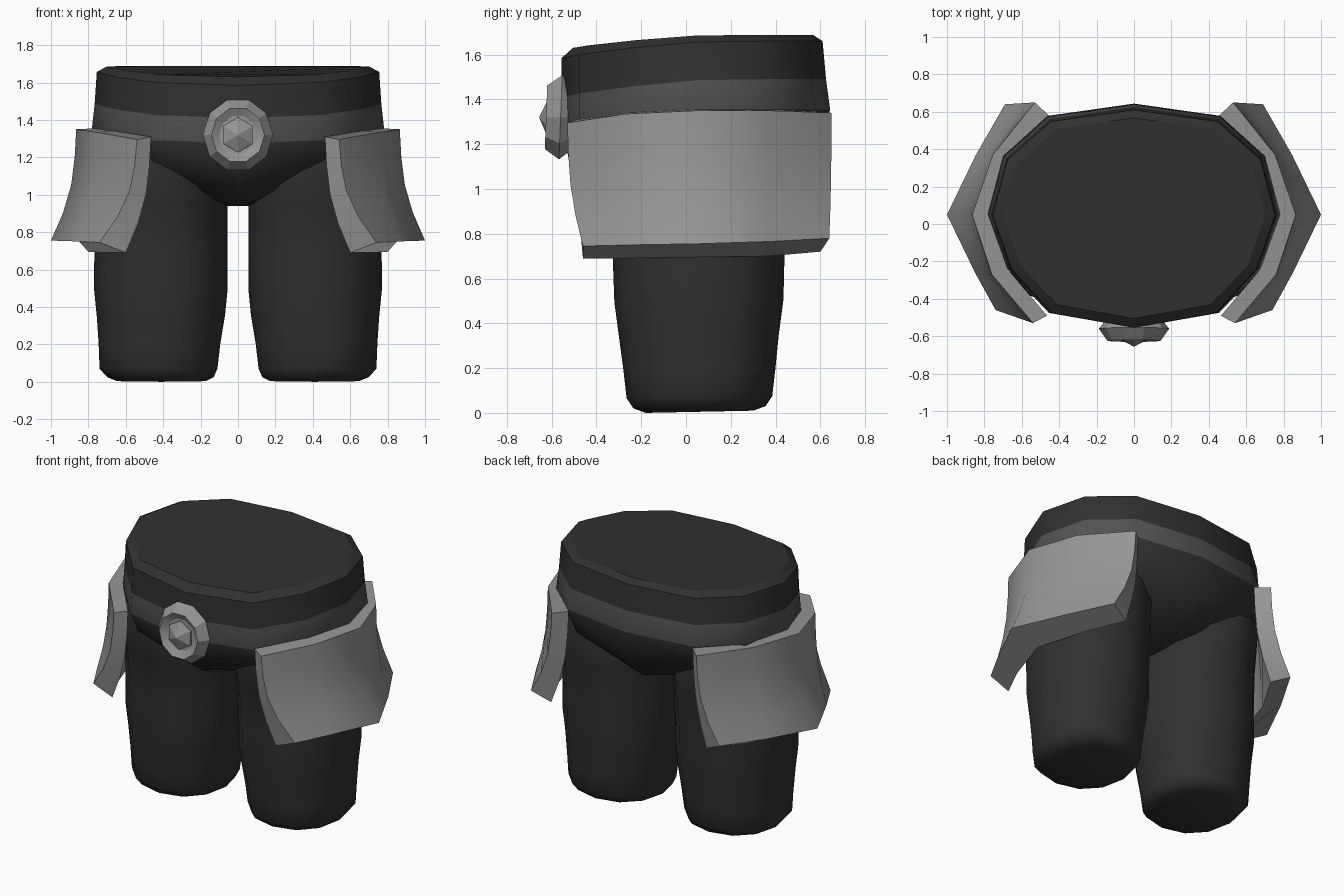
import bpy, bmesh, math

if "Cube" in bpy.data.objects:
    bpy.data.objects.remove(bpy.data.objects["Cube"])

def material(name, v):
    m = bpy.data.materials.new(name)
    m.diffuse_color = (v, v, v, 1)
    m.use_nodes = True
    m.node_tree.nodes["Principled BSDF"].inputs["Base Color"].default_value = m.diffuse_color
    return m

DARK = material("dark cloth", 0.030)
BELT = material("belt grey", 0.085)
PLATE = material("plate grey", 0.30)

def loft(name, rings, mats, angle=45, band=None, sharp=()):
    """Skin a list of equal closed rings and cap the ends."""
    bm = bmesh.new()
    vs = [[bm.verts.new(p) for p in r] for r in rings]
    n = len(rings[0])
    for k in range(len(vs) - 1):
        for i in range(n):
            j = (i + 1) % n
            f = bm.faces.new((vs[k][i], vs[k][j], vs[k + 1][j], vs[k + 1][i]))
            f.material_index = 1 if k == band else 0
    bm.faces.new(vs[0])
    bm.faces.new(vs[-1])
    for k in sharp:
        for i in range(n):
            bm.edges.get((vs[k][i], vs[k][(i + 1) % n])).smooth = False
    bmesh.ops.recalc_face_normals(bm, faces=bm.faces)
    me = bpy.data.meshes.new(name)
    bm.to_mesh(me)
    bm.free()
    ob = bpy.data.objects.new(name, me)
    bpy.context.collection.objects.link(ob)
    for m in mats:
        me.materials.append(m)
    bpy.ops.object.select_all(action='DESELECT')
    ob.select_set(True)
    bpy.context.view_layer.objects.active = ob
    bpy.ops.object.shade_smooth_by_angle(angle=math.radians(angle))
    return ob

def lerp(a, b, t):
    return a + (b - a) * t

# Pelvis with belt band: half outline from front to back, mirrored
half = [(0, -.555), (.44, -.475), (.655, -.24), (.755, .05), (.675, .345), (.445, .548), (0, .61)]
rise = [0, .2, .6, .95, 1, 1, 1]
pts = [(x, y, w) for (x, y), w in zip(half, rise)]
pts += [(-x, y, w) for x, y, w in pts[-2:0:-1]]
# x scale, front y scale, back y scale, front z, back z, extra height at the sides
rows = [(.93, .91, .93, 1.63, 1.688, 0),
        (1, 1, 1, 1.585, 1.66, 0),
        (1.015, 1, 1.025, 1.41, 1.49, 0),
        (1.035, 1, 1.055, 1.275, 1.355, 0),
        (.97, .93, .96, 1.10, 1.12, .12),
        (.55, .68, .75, 1.0, 1.0, .08),
        (.08, .45, .50, .94, .94, 0)]
rings = [[(x * sx, y * (sf if y < 0 else sb), lerp(zf, zb, w) + k * abs(x) / .755)
          for x, y, w in pts] for sx, sf, sb, zf, zb, k in rows]
loft("pelvis", rings, [DARK, BELT], 75, band=2, sharp=(0, 1))

# Legs: z, x min, x max, y min, y max
leg_rows = [(.005, .17, .65, -.18, .30), (.025, .13, .70, -.235, .355), (.07, .11, .74, -.265, .385),
            (.2, .095, .745, -.28, .40), (.35, .07, .755, -.30, .415), (.5, .055, .77, -.32, .435),
            (.7, .055, .768, -.327, .44), (.95, .055, .76, -.36, .47),
            (1.13, .07, .755, -.43, .51), (1.26, .15, .70, -.42, .48)]

def rounded(c, p=.92):
    return math.copysign(abs(c) ** p, c)

def leg(name, side):
    ring12 = [(rounded(math.cos(math.tau * i / 12)), rounded(math.sin(math.tau * i / 12))) for i in range(12)]
    rings = [[(side * ((x0 + x1) / 2 + (x1 - x0) / 2 * u), (y0 + y1) / 2 + (y1 - y0) / 2 * v,
               max(0, z - .005 + .01 * (v + 1) / 2)) for u, v in ring12] for z, x0, x1, y0, y1 in leg_rows]
    loft(name, rings, [DARK], 60)

# Flared hip plates: outer and inner outlines at the top and bottom, (x, y, z)
out_top = [(.54, -.53, 1.295), (.76, -.27, 1.335), (.865, .05, 1.35), (.755, .37, 1.35), (.53, .65, 1.34)]
out_bot = [(.74, -.46, .745), (.85, -.26, .75), (1.0, .05, .755), (.845, .37, .765), (.69, .64, .78)]
in_top = [(.465, -.49, 1.31), (.66, -.26, 1.34), (.765, .05, 1.355), (.67, .37, 1.355), (.455, .58, 1.345)]
in_bot = [(.60, -.46, .69), (.70, -.26, .69), (.80, .05, .695), (.70, .37, .70), (.57, .60, .72)]

def plate(name, side):
    rings = []
    for h, t in [(0, 0), (.25, .06), (.5, .2), (.75, .52), (1, 1)]:
        def line(a, b):
            return [(side * lerp(p[0], q[0], t), lerp(p[1], q[1], t), lerp(p[2], q[2], h))
                    for p, q in zip(a, b)]
        rings.append(line(out_top, out_bot) + line(in_top, in_bot)[::-1])
    loft(name, rings, [PLATE], 50, sharp=(0, 4))

for side, label in ((1, "right"), (-1, "left")):
    leg(label + "_leg", side)
    plate(label + "_hip_plate", side)

# Buckle: raised rim, shallow recess and pointed centre stone
def disc(name, profile, sides, offset):
    turn = [math.tau * (i + offset) / sides for i in range(sides)]
    rings = [[(r * math.sin(a), y + .04 * r * math.cos(a), 1.32 + 1.05 * r * math.cos(a))
              for a in turn] for r, y in profile]
    loft(name, rings, [PLATE], 20)

disc("buckle_rim", [(.14, -.50), (.188, -.56), (.142, -.625), (.10, -.60)], 10, .5)
disc("buckle_stone", [(.092, -.57), (.09, -.612), (.003, -.655)], 6, 0)
